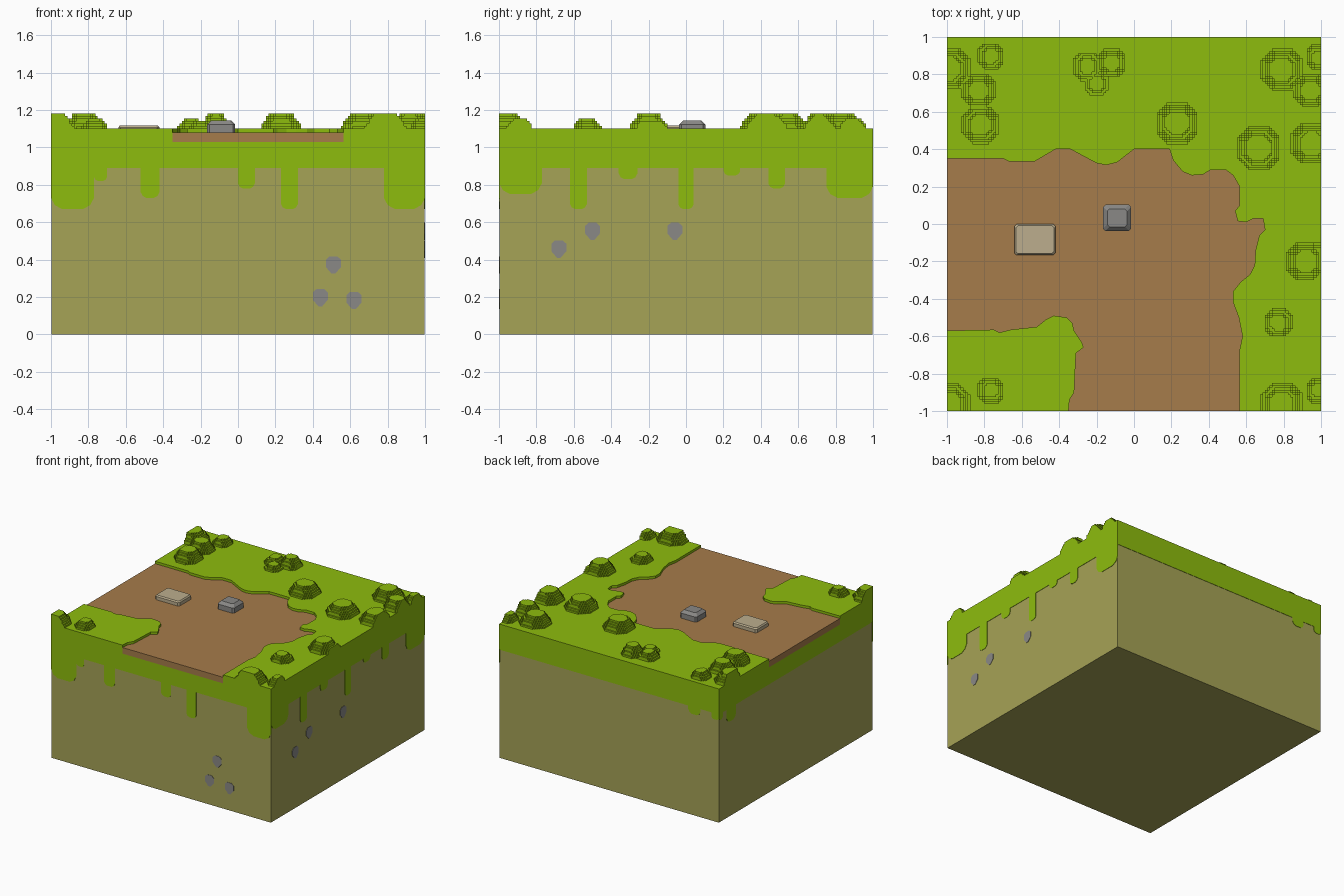
import bpy
import bmesh
from mathutils import Vector

cube = bpy.data.objects.get("Cube")
if cube:
    bpy.data.objects.remove(cube, do_unlink=True)


def material(name, red, green, blue):
    mat = bpy.data.materials.new(name)
    mat.use_nodes = True
    colour = (red, green, blue, 1)
    mat.diffuse_color = colour
    shader = mat.node_tree.nodes["Principled BSDF"]
    shader.inputs["Base Color"].default_value = colour
    shader.inputs["Roughness"].default_value = 0.9
    return mat


GRASS = material("grass green", 0.27, 0.505, 0.004)
EARTH = material("olive earth", 0.381, 0.366, 0.093)
PATH = material("path brown", 0.381, 0.2, 0.069)
STONE = material("stone grey", 0.254, 0.25, 0.24)
SLAB = material("pale slab", 0.503, 0.423, 0.27)

PATH_BASE, PATH_TOP, LAWN_TOP = 1.03, 1.08, 1.1
SKIN = 0.003


def finish(name, bm, mat):
    mesh = bpy.data.meshes.new(name)
    bm.to_mesh(mesh)
    bm.free()
    mesh.materials.append(mat)
    obj = bpy.data.objects.new(name, mesh)
    bpy.context.scene.collection.objects.link(obj)
    return obj


def prism(name, points, depth, mat):
    """Extrude a flat outline along the depth vector."""
    bm = bmesh.new()
    face = bm.faces.new([bm.verts.new(p) for p in points])
    result = bmesh.ops.extrude_face_region(bm, geom=[face], use_keep_orig=True)
    moved = [v for v in result["geom"] if isinstance(v, bmesh.types.BMVert)]
    bmesh.ops.translate(bm, verts=moved, vec=depth)
    bmesh.ops.recalc_face_normals(bm, faces=bm.faces)
    return finish(name, bm, mat)


def slab(name, outline, bottom, top, mat):
    points = [(x, y, bottom) for x, y in outline]
    return prism(name, points, Vector((0, 0, top - bottom)), mat)


def plate(name, side, outline, mat):
    """Thin plate on one wall; outline is (along wall, height)."""
    axis, sign = {"front": ("y", -1), "back": ("y", 1),
                  "right": ("x", 1), "left": ("x", -1)}[side]
    inner = sign * (1 - 2 * SKIN)
    if axis == "y":
        points = [(u, inner, z) for u, z in outline]
        depth = Vector((0, sign * 2 * SKIN, 0))
    else:
        points = [(inner, u, z) for u, z in outline]
        depth = Vector((sign * 2 * SKIN, 0, 0))
    return prism(f"{side}_{name}", points, depth, mat)


# Earth block
half = 1 - SKIN
slab("earth_block", [(-half, -half), (half, -half), (half, half), (-half, half)],
     0, PATH_BASE, EARTH)

# Lawn and path share two winding borders
far_border = [
    (-1, .35), (-.7, .35), (-.67, .335), (-.53, .335), (-.42, .4), (-.34, .4),
    (-.2, .325), (-.15, .315), (-.09, .33), (0, .4), (.19, .4), (.21, .34),
    (.26, .28), (.31, .26), (.37, .265), (.41, .29), (.49, .29), (.53, .26),
    (.565, .2), (.565, .1), (.54, .07), (.555, .015), (.6, .01), (.64, .03),
    (.69, .03), (.7, -.03), (.67, -.06), (.65, -.14), (.645, -.22), (.62, -.27),
    (.57, -.31), (.53, -.36), (.53, -.42), (.56, -.5), (.58, -.6), (.565, -.67),
    (.565, -1)]
near_border = [
    (-1, -.57), (-.75, -.565), (-.72, -.58), (-.66, -.565), (-.52, -.55),
    (-.47, -.51), (-.43, -.49), (-.36, -.5), (-.33, -.53), (-.32, -.57),
    (-.28, -.63), (-.27, -.66), (-.31, -.69), (-.32, -.9), (-.345, -.94),
    (-.35, -1)]
slab("main_lawn", far_border + [(1, -1), (1, 1), (-1, 1)], PATH_BASE, LAWN_TOP, GRASS)
slab("corner_lawn", near_border + [(-1, -1)], PATH_BASE, LAWN_TOP, GRASS)
slab("dirt_path", far_border + near_border[::-1], PATH_BASE, PATH_TOP, PATH)

# Grass hanging over each wall: drips are (start, end, lowest height)
HEM = 0.89
drips = {
    "front": [(-1, -.77, .67), (-.77, -.7, .82), (-.52, -.42, .73),
              (0, .09, .78), (.23, .32, .67), (.78, 1, .67)],
    "right": [(-1, -.77, .75), (-.62, -.53, .67), (-.36, -.26, .83),
              (-.04, .04, .67), (.2, .29, .85), (.44, .53, .78), (.75, 1, .73)],
    "back": [(-1, -.93, .84), (-.83, -.72, .83)],
    "left": [(.78, .9, .78), (.95, 1, .84)],
}
for side, runs in drips.items():
    hem = [(-1, PATH_BASE), (-1, HEM)]
    for start, end, low in runs:
        round_off = min((end - start) * 0.3, (HEM - low) * 0.6, 0.06)
        hem += [(start, HEM), (start, low + round_off),
                (start + round_off * 0.35, low + round_off * 0.35),
                (start + round_off, low), (end - round_off, low),
                (end - round_off * 0.35, low + round_off * 0.35),
                (end, low + round_off), (end, HEM)]
    hem += [(1, HEM), (1, PATH_BASE)]
    clean = [p for i, p in enumerate(hem) if p != hem[i - 1]]
    plate("grass_overhang", side, clean, GRASS)

# Pebbles set in the walls
pebble = [(-.04, .025), (-.02, .043), (.02, .043), (.04, .025),
          (.04, -.015), (.01, -.05), (-.01, -.05), (-.04, -.015)]
pebble_spots = {"front": [(.51, .375), (.44, .2), (.62, .185)],
                "right": [(-.68, .46), (-.5, .555), (-.06, .555)]}
for side, spots in pebble_spots.items():
    for number, (u, z) in enumerate(spots):
        plate(f"pebble_{number}", side, [(u + a, z + b) for a, b in pebble], STONE)


# Loose stones on the path
def stone(name, centre, size, shoulder, top, inset, mat):
    bm = bmesh.new()
    rings = []
    for height, shrink in ((PATH_TOP, 0), (shoulder, 0), (top, inset)):
        a, b = size[0] - shrink, size[1] - shrink
        cut = 0.012
        corners = [(a, b - cut), (a - cut, b), (cut - a, b), (-a, b - cut),
                   (-a, cut - b), (cut - a, -b), (a - cut, -b), (a, cut - b)]
        rings.append([bm.verts.new((centre[0] + x, centre[1] + y, height))
                      for x, y in corners])
    for lower, upper in zip(rings, rings[1:]):
        for i in range(len(lower)):
            bm.faces.new((lower[i - 1], lower[i], upper[i], upper[i - 1]))
    bm.faces.new(rings[-1])
    bm.faces.new(rings[0][::-1])
    bmesh.ops.recalc_face_normals(bm, faces=bm.faces)
    return finish(name, bm, mat)


stone("grey_stone", (-.09, .033), (.075, .07), 1.122, 1.145, .022, STONE)
stone("pale_flat_stone", (-.53, -.083), (.11, .083), 1.107, 1.117, .008, SLAB)

# Bushes: stepped domes (x, y, radius, layers) merged into one block field
bushes = [
    (-.99, .83, .11, 6), (-.765, .895, .07, 4), (-.83, .715, .09, 6),
    (-.82, .53, .1, 6), (-.25, .84, .075, 4), (-.12, .86, .075, 6),
    (-.2, .75, .06, 3), (.23, .54, .11, 6), (.79, .825, .11, 6),
    (.99, .89, .07, 4), (.945, .715, .09, 6), (.95, .43, .11, 6),
    (.665, .405, .115, 6), (.915, -.2, .1, 6), (1, -.16, .06, 3),
    (.77, -.53, .075, 4), (.79, -.96, .11, 6), (.99, -.89, .07, 4),
    (-.99, -.96, .11, 6), (-.765, -.89, .07, 4)]
CELL, LAYER = 0.0125, 0.0135
edge = round(1 / CELL)
field = {}
for x, y, radius, layers in bushes:
    reach = int(radius / CELL) + 1
    ci, cj = int(x // CELL), int(y // CELL)
    for i in range(max(-edge, ci - reach), min(edge, ci + reach + 1)):
        for j in range(max(-edge, cj - reach), min(edge, cj + reach + 1)):
            dx, dy = abs((i + 0.5) * CELL - x), abs((j + 0.5) * CELL - y)
            spread = max(dx, dy, (dx + dy) / 1.47) / radius
            for layer in range(layers):
                if spread <= 1 - 0.42 * (layer / (layers - 1)) ** 1.2:
                    field[i, j] = max(field.get((i, j), 0), layer + 1)

bm = bmesh.new()


def quad(*corners):
    bm.faces.new([bm.verts.new((i * CELL, j * CELL, LAWN_TOP + k * LAYER))
                  for i, j, k in corners])


for (i, j), k in field.items():
    quad((i, j, k), (i + 1, j, k), (i + 1, j + 1, k), (i, j + 1, k))
    walls = (((0, -1), (0, 0), (1, 0)), ((1, 0), (1, 0), (1, 1)),
             ((0, 1), (1, 1), (0, 1)), ((-1, 0), (0, 1), (0, 0)))
    for (di, dj), (ai, aj), (bi, bj) in walls:
        low = field.get((i + di, j + dj), 0)
        if low < k:
            quad((i + ai, j + aj, low), (i + bi, j + bj, low),
                 (i + bi, j + bj, k), (i + ai, j + aj, k))
finish("bushes", bm, GRASS)
